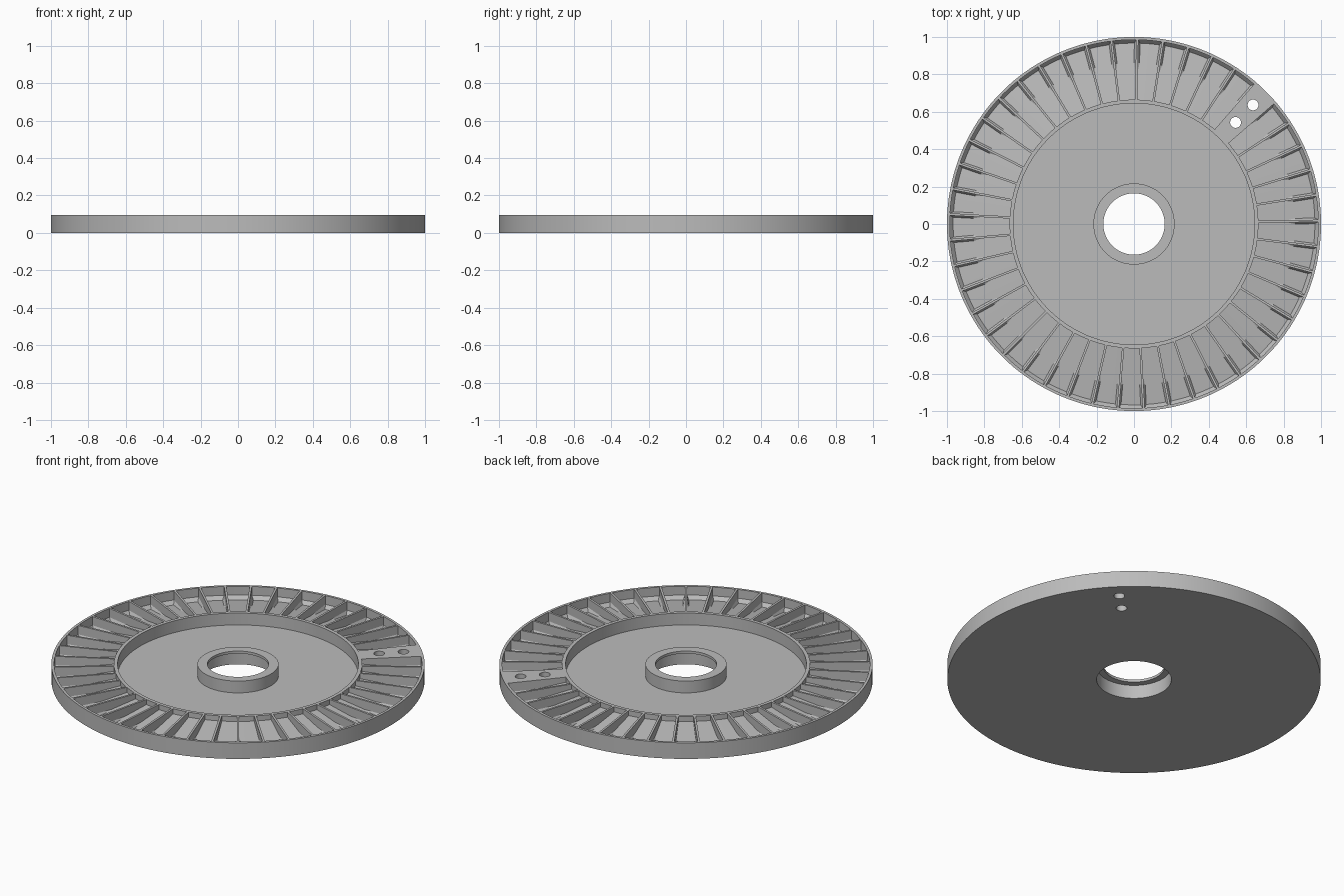
import bpy, bmesh, math

if "Cube" in bpy.data.objects:
    bpy.data.objects.remove(bpy.data.objects["Cube"])

H = 0.095            # total height
SLOTS = 45           # 44 pockets plus one solid block
BLOCK = math.radians(45)
STEP = 2 * math.pi / SLOTS
R_IN, R_OUT = 0.665, 0.985
RIB = 0.006          # half rib thickness
DRAFT_Z = 0.043      # pocket walls lean inward below this height

grey = bpy.data.materials.new("light_grey")
grey.diffuse_color = (0.5, 0.5, 0.5, 1)
grey.use_nodes = True
grey.node_tree.nodes["Principled BSDF"].inputs["Base Color"].default_value = grey.diffuse_color


def make_object(name, bm):
    bmesh.ops.remove_doubles(bm, verts=bm.verts, dist=1e-5)
    bmesh.ops.recalc_face_normals(bm, faces=bm.faces)
    mesh = bpy.data.meshes.new(name)
    bm.to_mesh(mesh)
    bm.free()
    mesh.materials.append(grey)
    ob = bpy.data.objects.new(name, mesh)
    bpy.context.collection.objects.link(ob)
    return ob


def lathe(name, profile, n):
    bm = bmesh.new()
    rings = [[bm.verts.new((r * math.cos(2 * math.pi * i / n),
                            r * math.sin(2 * math.pi * i / n), z))
              for i in range(n)] for r, z in profile]
    for a, b in zip(rings, rings[1:] + rings[:1]):
        for i in range(n):
            j = (i + 1) % n
            bm.faces.new((a[i], a[j], b[j], b[i]))
    return make_object(name, bm)


def floor_z(r):
    return 0.065 - 0.045 * (r - R_IN) / (R_OUT - R_IN)


def add_pocket(bm, angle):
    cols = 4
    # (radius at top, radius at floor, sideways inset at floor)
    stations = [(R_IN, R_IN, 0), (0.82, 0.82, 0),
                (0.86, 0.86, 0.009), (R_OUT, R_OUT - 0.018, 0.009)]

    def layer(kind):
        grid = []
        for r_top, r_low, inset in stations:
            low = kind == "floor"
            r = r_low if low else r_top
            half = STEP / 2 - (RIB + (inset if low else 0)) / r
            fz = floor_z(r_low)
            z = {"top": H + 0.03, "floor": fz,
                 "mid": DRAFT_Z if inset else fz}[kind]
            row = []
            for k in range(cols + 1):
                a = angle + half * (2 * k / cols - 1)
                row.append(bm.verts.new((r * math.cos(a), r * math.sin(a), z)))
            grid.append(row)
        return grid

    def outline(g):
        return (g[0] + [row[-1] for row in g[1:-1]] + g[-1][::-1]
                + [row[0] for row in g[-2:0:-1]])

    top, mid, low = layer("top"), layer("mid"), layer("floor")
    for g in (top, low):
        for a, b in zip(g, g[1:]):
            for k in range(cols):
                bm.faces.new((a[k], a[k + 1], b[k + 1], b[k]))
    for ga, gb in ((top, mid), (mid, low)):
        a, b = outline(ga), outline(gb)
        for i in range(len(a)):
            j = (i + 1) % len(a)
            bm.faces.new((a[i], a[j], b[j], b[i]))


# Disc body: stepped bore, hub, recessed dish and outer ring
disc = lathe("slotted_disc", [
    (0.20, 0), (1.0, 0), (1.0, H), (0.645, H), (0.645, 0.025),
    (0.217, 0.025), (0.217, H), (0.164, H), (0.164, 0.08), (0.20, 0.08)], 180)

# Pocket cutters around the ring, skipping the solid block
bm = bmesh.new()
for i in range(1, SLOTS):
    add_pocket(bm, BLOCK + i * STEP)
cutters = [make_object("pocket_cutter", bm)]

# Two through holes in the solid block
for r, radius in ((0.768, 0.029), (0.900, 0.029)):
    bm = bmesh.new()
    bmesh.ops.create_cone(bm, cap_ends=True, segments=32, radius1=radius,
                          radius2=radius, depth=0.4)
    bmesh.ops.translate(bm, verts=bm.verts,
                        vec=(r * math.cos(BLOCK), r * math.sin(BLOCK), 0))
    cutters.append(make_object("hole_cutter", bm))

bpy.context.view_layer.objects.active = disc
disc.select_set(True)
for c in cutters:
    c.hide_render = True
    mod = disc.modifiers.new("cut", "BOOLEAN")
    mod.operation = "DIFFERENCE"
    mod.solver = "EXACT"
    mod.object = c
    bpy.ops.object.modifier_apply(modifier=mod.name)
    bpy.data.objects.remove(c)

bpy.ops.object.shade_smooth_by_angle(angle=math.radians(20))
